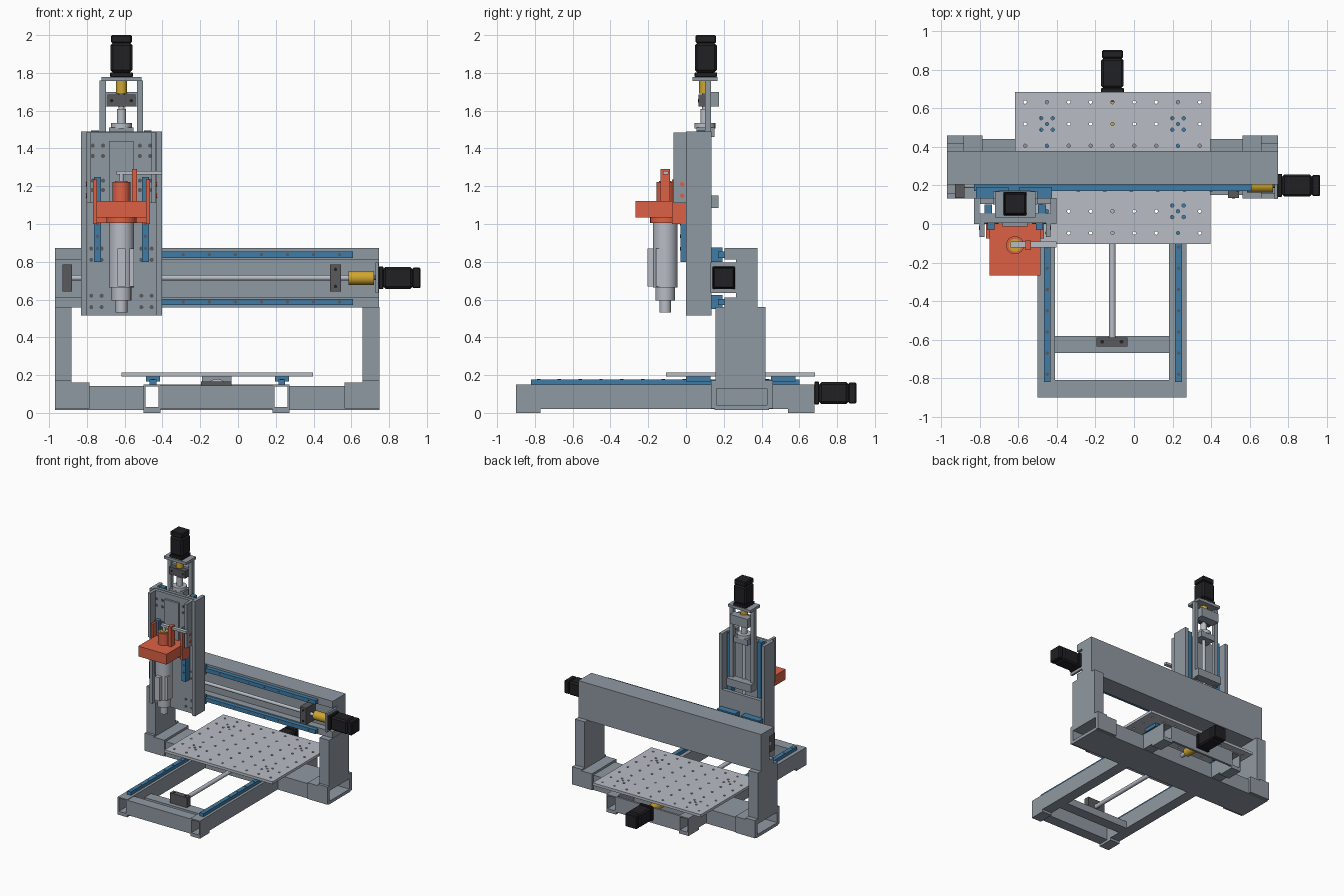
import bpy, bmesh, math
from mathutils import Matrix, Vector

if "Cube" in bpy.data.objects:
    bpy.data.objects.remove(bpy.data.objects["Cube"])


def mat(name, r, g, b):
    m = bpy.data.materials.new(name)
    m.diffuse_color = (r, g, b, 1)
    m.use_nodes = True
    m.node_tree.nodes["Principled BSDF"].inputs["Base Color"].default_value = m.diffuse_color
    return m


FRAME = mat("frame_grey", .28, .32, .36)
PLATE = mat("light_grey", .48, .51, .56)
BLUE = mat("rail_blue", .05, .20, .38)
RED = mat("clamp_red", .72, .12, .06)
BLACK = mat("motor_black", .015, .015, .018)
GOLD = mat("coupling_gold", .62, .38, .03)
DARK = mat("dark_steel", .10, .10, .11)


def finish(name, bm, m):
    bmesh.ops.recalc_face_normals(bm, faces=bm.faces)
    me = bpy.data.meshes.new(name)
    bm.to_mesh(me)
    bm.free()
    if m:
        me.materials.append(m)
    ob = bpy.data.objects.new(name, me)
    bpy.context.collection.objects.link(ob)
    return ob


def box(name, x0, x1, y0, y1, z0, z1, m=FRAME, bevel=0):
    bm = bmesh.new()
    bmesh.ops.create_cube(bm, size=1)
    for v in bm.verts:
        v.co = ((x0, x1)[v.co.x > 0], (y0, y1)[v.co.y > 0], (z0, z1)[v.co.z > 0])
    ob = finish(name, bm, m)
    if bevel:
        b = ob.modifiers.new("bevel", 'BEVEL')
        b.width, b.segments = bevel, 1
    return ob


def cyls(name, axis, centres, r, h, m, seg=24):
    """One mesh of equal cylinders centred on the given points."""
    rot = {'x': Matrix.Rotation(math.pi / 2, 4, 'Y'), 'y': Matrix.Rotation(math.pi / 2, 4, 'X'),
           'z': Matrix.Identity(4)}[axis]
    bm = bmesh.new()
    for c in centres:
        bmesh.ops.create_cone(bm, cap_ends=True, segments=seg, radius1=r, radius2=r, depth=h,
                              matrix=Matrix.Translation(c) @ rot)
    for f in bm.faces:
        f.smooth = len(f.verts) == 4 and seg > 12
    for e in bm.edges:
        e.smooth = all(len(f.verts) == 4 for f in e.link_faces)
    return finish(name, bm, m)


def rod(name, axis, a, b, u, v, r, m=PLATE):
    """Cylinder from a to b along an axis; u, v are the other two coordinates."""
    c = {'x': ((a + b) / 2, u, v), 'y': (u, (a + b) / 2, v), 'z': (u, v, (a + b) / 2)}[axis]
    return cyls(name, axis, [c], r, b - a, m)


def tube(name, axis, a, b, u0, u1, v0, v1, w=.01):
    """Open-ended square tube along x or y."""
    bm = bmesh.new()
    rings = []
    for t in (a, b):
        for k in (0, w):
            pts = [(u0 + k, v0 + k), (u1 - k, v0 + k), (u1 - k, v1 - k), (u0 + k, v1 - k)]
            rings.append([bm.verts.new((t, p, q) if axis == 'x' else (p, t, q)) for p, q in pts])
    oa, ia, ob, ib = rings
    for A, B in ((oa, ob), (ia, ib), (oa, ia), (ob, ib)):
        for i in range(4):
            j = (i + 1) % 4
            bm.faces.new((A[i], A[j], B[j], B[i]))
    return finish(name, bm, FRAME)


def prism_x(name, pts, x0, x1, m=FRAME):
    bm = bmesh.new()
    f = bm.faces.new([bm.verts.new((x0, y, z)) for y, z in pts])
    g = bmesh.ops.extrude_face_region(bm, geom=[f])["geom"]
    bmesh.ops.translate(bm, vec=(x1 - x0, 0, 0), verts=[v for v in g if isinstance(v, bmesh.types.BMVert)])
    return finish(name, bm, m)


def motor(name, axis, start, u, v, s=.06):
    """Square motor: front flange, chamfered body, rear cap."""
    for part, a, b, k, bev in (("flange", 0, .025, s, .004), ("body", .025, .18, s - .002, .012),
                               ("cap", .18, .222, s - .005, .006)):
        lo, hi = start + a, start + b
        uu, vv = (u - k, u + k), (v - k, v + k)
        d = {'x': (lo, hi, *uu, *vv), 'y': (*uu, lo, hi, *vv), 'z': (*uu, *vv, lo, hi)}[axis]
        box(f"{name}_{part}", *d, BLACK, bev)


# ---- base frame: hollow rails, cross tubes, feet
for side, x in (("left", -.455), ("right", .227)):
    tube(f"base_tube_{side}", 'y', -.90, .68, x - .045, x + .045, .02, .15)
    for end, y0, y1 in (("front", -.90, -.77), ("rear", .54, .68)):
        box(f"foot_{side}_{end}", x - .045, x + .045, y0, y1, 0, .021)
    # table guide rails with bolts and carriage blocks
    xr = x + .005
    box(f"table_rail_{side}", xr - .018, xr + .018, -.82, .60, .15, .178, BLUE)
    cyls(f"table_rail_bolts_{side}", 'z', [(xr, -.78 + .11 * i, .178) for i in range(13)], .009, .003, DARK, 10)
    for end, y in (("front", .065), ("rear", .515)):
        box(f"table_block_{side}_{end}", xr - .037, xr + .037, y - .065, y + .065, .165, .193, BLUE)
tube("front_cross_tube", 'x', -.41, .182, -.90, -.81, .02, .145)
tube("bearing_cross_tube", 'x', -.41, .182, -.67, -.58, .02, .08)
box("rear_motor_plate", -.41, .182, .662, .68, .02, .15)

# ---- gantry foot beam, columns and recessed cross beam
box("gantry_floor", -.97, .748, .15, .44, .016, .03)
for name, a, b in (("left", -.97, -.50), ("middle", -.41, .182), ("right", .272, .748)):
    tube(f"gantry_foot_{name}", 'x', a, b, .15, .44, .02, .142, .012)
for side, a, b, c, d in (("left", -.97, -.785, -.97, -.882), ("right", .563, .748, .658, .748)):
    tube(f"gantry_sleeve_{side}", 'x', a, b, .132, .46, .022, .16, .02)
    box(f"column_pad_{side}", c, d, .132, .46, .15, .172)
    box(f"column_{side}", c, d, .155, .42, .15, .56)
prism_x("gantry_beam", [(.205, .557), (.378, .557), (.378, .872), (.205, .872), (.205, .812),
                        (.265, .812), (.265, .612), (.205, .612)], -.97, .746)
for name, z in (("lower", .587), ("upper", .838)):
    box(f"gantry_rail_{name}", -.83, .61, .17, .206, z - .017, z + .017, BLUE)
    cyls(f"gantry_rail_bolts_{name}", 'y', [(-.29 + .138 * i, .17, z) for i in range(7)], .009, .003, DARK, 10)
    for i, x in enumerate((-.735, -.51)):
        box(f"gantry_block_{name}_{i}", x - .085, x + .085, .132, .192, z - .038, z + .038, BLUE)

# ---- sideways drive
rod("x_screw", 'x', -.93, .60, .2, .715, .014)
box("x_screw_bearing", .488, .545, .135, .266, .643, .786, DARK)
cyls("x_bearing_bolts", 'y', [(.516, .134, z) for z in (.67, .76)], .009, .004, BLACK, 10)
box("x_far_bearing", -.93, -.88, .135, .266, .643, .786, DARK)
rod("x_coupling", 'x', .586, .72, .2, .715, .037, GOLD)
rod("x_motor_shaft", 'x', .71, .75, .2, .715, .012, DARK)
box("x_motor_plate", .728, .745, .13, .268, .635, .795)
motor("x_motor", 'x', .744, .2, .715)

# ---- table drive
rod("y_screw", 'y', -.62, .55, -.112, .105, .017)
box("y_screw_bearing", -.195, -.035, -.635, -.588, .05, .165, DARK)
cyls("y_bearing_bolts", 'z', [(x, -.611, .165) for x in (-.165, -.065)], .01, .004, BLACK, 10)
box("y_nut_bracket", -.19, -.034, .22, .36, .145, .193)
rod("y_nut", 'y', .19, .39, -.112, .125, .055)
rod("y_coupling", 'y', .50, .635, -.112, .105, .036, GOLD)
rod("y_motor_shaft", 'y', .62, .69, -.112, .105, .012, DARK)
motor("y_motor", 'y', .68, -.112, .105)

# ---- drilled table
table = box("work_table", -.617, .398, -.105, .684, .192, .214, PLATE)
holes = [(-.565 + .1133 * i, -.047 + .1132 * j, .2) for i in range(9) for j in range(7)]
holes += [(x + dx, y + dy, .2) for x in (-.452, .228) for y in (.066, .519)
          for dx in (-.03, .03) for dy in (-.03, .03)]
cutter = cyls("table_hole_cutter", 'z', holes, .009, .1, None, 10)
cutter.hide_render = True
cutter.display_type = 'WIRE'
b = table.modifiers.new("holes", 'BOOLEAN')
b.operation, b.object, b.solver = 'DIFFERENCE', cutter, 'EXACT'

# ---- upright axis: channel, rails and sliding cheeks, mirrored about the spindle
CX, CY = -.617, -.11
for side, s in (("left", -1), ("right", 1)):
    def mbox(name, a, b, *rest):
        box(f"{name}_{side}", *sorted((CX + s * a, CX + s * b)), *rest)
    mbox("channel_wall", .185, .214, 0, .135, .515, 1.49)
    mbox("slide_cheek", .16, .184, -.067, .03, 1.11, 1.485)
    mbox("front_rail", .108, .146, -.03, .03, .80, 1.25, BLUE)
    mbox("rear_rail", .12, .16, .055, .10, 1.0, 1.494, BLUE)
    mbox("clamp_fin", .13, .15, -.075, 0, 1.0, 1.235, RED)
    mbox("motor_leg", .083, .115, .10, .132, 1.08, 1.76)
    cyls(f"channel_bolts_{side}", 'y', [(CX + s * dx, .029, z) for dx in (.105, .16)
                                        for z in (.56, .62, .81, .87)], .011, .006, DARK, 10)
    cyls(f"slide_bolts_{side}", 'y', [(CX + s * dx, .004, z) for dx in (.097, .152)
                                      for z in (1.18, 1.23, 1.36, 1.415)], .011, .006, DARK, 10)
    cyls(f"front_rail_bolts_{side}", 'y', [(CX + s * .127, -.03, .87 + .065 * i) for i in range(3)],
         .009, .004, DARK, 10)
    cyls(f"cheek_bolts_{side}", 'x', [(CX + s * .184, -.02, z) for z in (1.15, 1.21)], .012, .006, RED, 10)
box("channel_web", -.803, -.431, .03, .055, .515, 1.49)
box("slide_plate", -.79, -.444, .005, .03, 1.11, 1.485)
box("slide_centre", CX - .065, CX + .065, -.012, .01, 1.10, 1.44)
box("carriage_plate", -.80, -.434, .105, .135, .52, 1.02)
box("rear_cross_bar", CX - .115, CX + .115, .105, .172, 1.085, 1.15)

# ---- upright drive
rod("z_screw", 'z', .62, 1.69, CX, .10, .015)
rod("z_nut_neck", 'z', 1.52, 1.61, CX, .10, .024)
rod("z_nut_flange", 'z', 1.505, 1.535, CX, .10, .055)
box("z_nut_seat", CX - .065, CX + .065, .055, .15, 1.46, 1.51)
box("z_screw_bearing", CX - .075, CX + .075, .065, .11, 1.622, 1.685, DARK)
box("z_bearing_back", CX - .083, CX + .083, .11, .175, 1.622, 1.70)
cyls("z_bearing_bolts", 'y', [(CX + d, .065, 1.653) for d in (-.052, .052)], .009, .004, BLACK, 10)
rod("z_coupling", 'z', 1.69, 1.758, CX, .10, .03, GOLD)
box("z_motor_plate", CX - .105, CX + .105, .035, .168, 1.757, 1.779)
motor("z_motor", 'z', 1.778, CX, .105)

# ---- spindle and its clamp
box("clamp_body", CX - .132, CX + .132, -.268, 0, 1.035, 1.122, RED)
box("clamp_back", CX - .15, CX + .15, -.06, .012, 1.005, 1.122, RED)
rod("clamp_lower_ring", 'z', 1.005, 1.036, CX, CY, .08, RED)
rod("clamp_neck", 'z', 1.12, 1.222, CX, CY, .047, RED)
box("clamp_post", CX + .055, CX + .083, -.135, -.085, 1.12, 1.29, RED)
box("sensor_arm", CX - .025, CX + .215, -.122, -.092, 1.262, 1.281, PLATE)
rod("gold_collar", 'z', 1.22, 1.228, CX, CY, .033, GOLD)
rod("drawbar", 'z', 1.22, 1.265, CX, CY, .012)
for name, z0, z1, r in (("body", .665, 1.01, .066), ("lower", .595, .665, .052), ("nose", .532, .595, .031)):
    rod(f"spindle_{name}", 'z', z0, z1, CX, CY, r)
box("spindle_terminal_strip", CX - .022, CX + .022, -.205, -.165, .67, .87, PLATE)
box("spindle_side_strip", CX + .04, CX + .066, -.16, -.12, .67, .87, PLATE)
